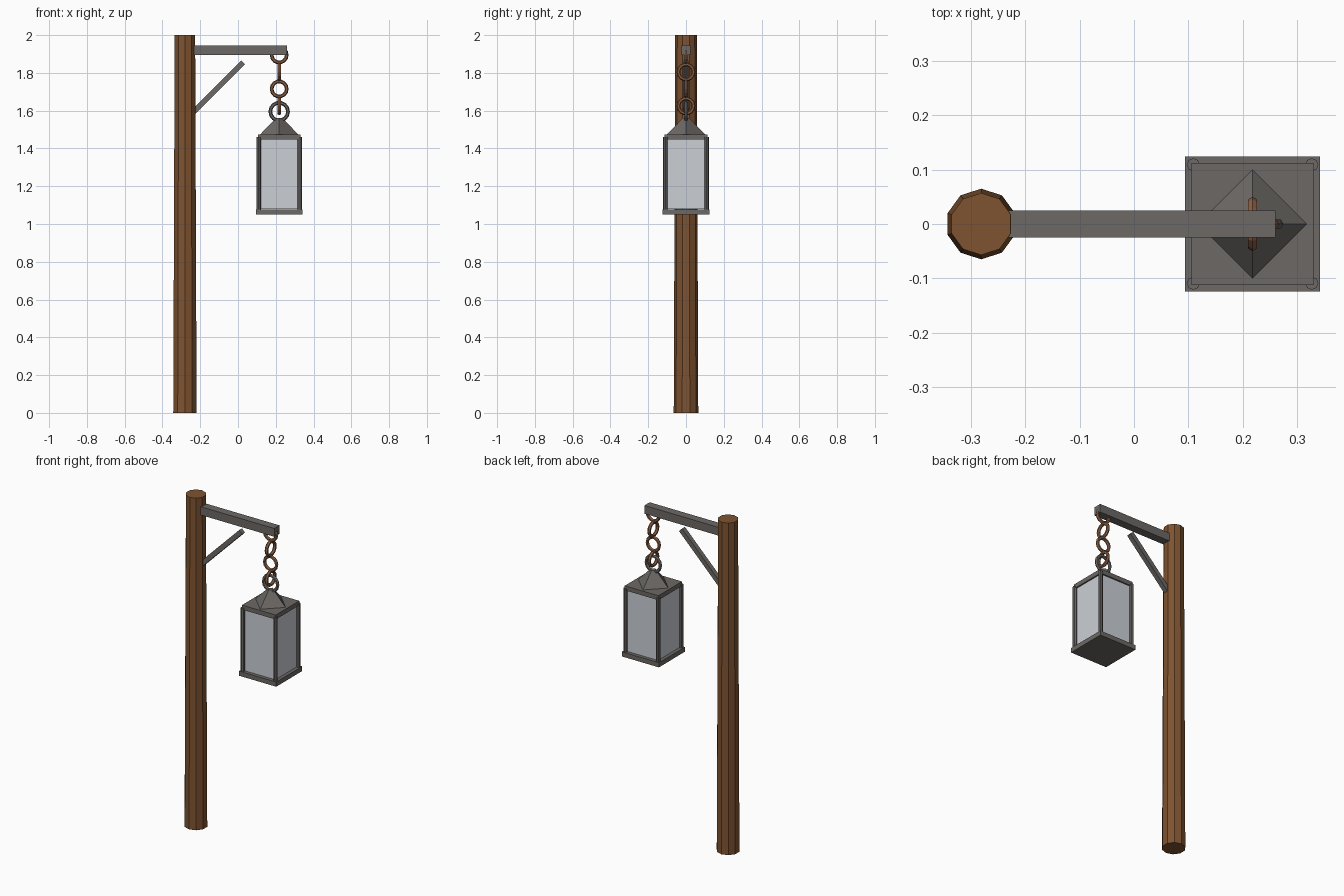
import bpy
from math import pi
from mathutils import Vector

cube = bpy.data.objects.get("Cube")
if cube:
    bpy.data.objects.remove(cube)


def material(name, rgb):
    mat = bpy.data.materials.new(name)
    mat.use_nodes = True
    mat.diffuse_color = (*rgb, 1)
    mat.node_tree.nodes["Principled BSDF"].inputs["Base Color"].default_value = (*rgb, 1)
    return mat


WOOD = material("brown wood", (0.21, 0.087, 0.03))
IRON = material("grey iron", (0.15, 0.14, 0.13))
RUST = material("rusty iron", (0.25, 0.115, 0.06))
GLASS = material("pale glass", (0.60, 0.63, 0.67))


def finish(name, mat):
    obj = bpy.context.object
    obj.name = name
    obj.data.materials.append(mat)
    return obj


def box(name, size, loc, mat, tilt=0):
    bpy.ops.mesh.primitive_cube_add(size=1, location=loc, rotation=(0, tilt, 0))
    bpy.context.object.scale = size
    return finish(name, mat)


def cone(name, sides, r1, r2, z1, z2, x, y, mat):
    bpy.ops.mesh.primitive_cone_add(vertices=sides, radius1=r1, radius2=r2,
                                    depth=z2 - z1, location=(x, y, (z1 + z2) / 2))
    return finish(name, mat)


def ring(name, z, major, minor, turned, mat):
    bpy.ops.mesh.primitive_torus_add(major_segments=14, minor_segments=6,
                                     major_radius=major, minor_radius=minor,
                                     location=(LAMP_X, 0, z),
                                     rotation=(pi / 2, 0, pi / 2 if turned else 0))
    return finish(name, mat)


POST_X, LAMP_X = -0.281, 0.218

# Post, arm and diagonal brace
cone("post", 10, 0.065, 0.057, 0, 2, POST_X, 0, WOOD)
box("arm", (0.52, 0.05, 0.05), (0, 0, 1.92), IRON)
low, high = Vector((-0.255, 0, 1.574)), Vector((0.027, 0, 1.856))
box("brace", ((high - low).length, 0.028, 0.028), (low + high) / 2, IRON, -pi / 4)

# Chain of alternating links, and the hanging ring
for i in range(4):
    ring(f"chain_link_{i + 1}", 1.895 - 0.09 * i, 0.04, 0.01, i % 2 == 1, RUST)
ring("lantern_ring", 1.595, 0.047, 0.01, False, IRON)

# Lantern
cone("lantern_roof", 4, 0.1, 0.018, 1.475, 1.56, LAMP_X, 0, IRON)
box("lantern_top", (0.225, 0.225, 0.027), (LAMP_X, 0, 1.4615), IRON)
box("lantern_glass", (0.208, 0.208, 0.37), (LAMP_X, 0, 1.264), GLASS)
box("lantern_base", (0.248, 0.248, 0.028), (LAMP_X, 0, 1.064), IRON)
for sx in (-1, 1):
    for sy in (-1, 1):
        name = ("left" if sx > 0 else "right") + ("_back" if sy > 0 else "_front")
        cone(f"corner_rod_{name}", 8, 0.012, 0.012, 1.07, 1.46,
             LAMP_X + sx * 0.109, sy * 0.109, IRON)
